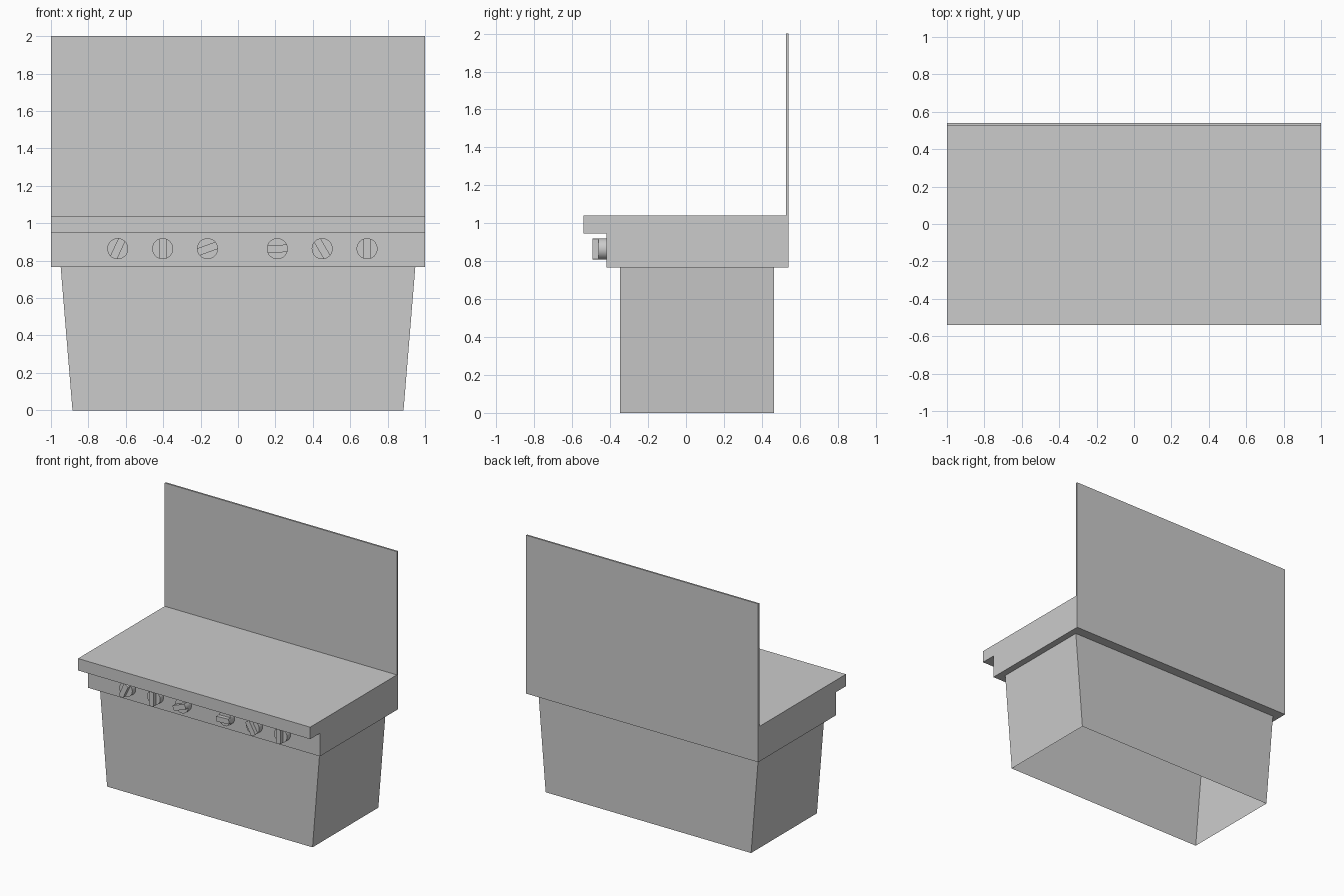
import bpy, bmesh, math
from mathutils import Matrix

if "Cube" in bpy.data.objects:
    bpy.data.objects.remove(bpy.data.objects["Cube"])


def make_object(name, bm):
    bmesh.ops.recalc_face_normals(bm, faces=bm.faces)
    mesh = bpy.data.meshes.new(name)
    bm.to_mesh(mesh)
    bm.free()
    obj = bpy.data.objects.new(name, mesh)
    bpy.context.collection.objects.link(obj)
    return obj


def add_prism(bm, outline, offset):
    """Closed prism: a 3D outline extruded along offset; returns its vertices."""
    start = [bm.verts.new(p) for p in outline]
    face = bm.faces.new(start)
    out = bmesh.ops.extrude_face_region(bm, geom=[face], use_keep_orig=True)
    end = [g for g in out["geom"] if isinstance(g, bmesh.types.BMVert)]
    bmesh.ops.translate(bm, verts=end, vec=offset)
    return start + end


# Counter with overhanging front lip and thin upright back panel, one side profile
profile = [(-0.42, 0.767), (0.54, 0.767), (0.54, 2.0), (0.526, 2.0),
           (0.526, 1.04), (-0.54, 1.04), (-0.54, 0.947), (-0.42, 0.947)]
bm = bmesh.new()
add_prism(bm, [(-1, y, z) for y, z in profile], (2, 0, 0))
make_object("counter_and_back_panel", bm)

# Tapered base skirt, open underneath
bm = bmesh.new()
front = [(-0.885, 0), (0.885, 0), (0.948, 0.767), (-0.948, 0.767)]
add_prism(bm, [(x, -0.347, z) for x, z in front], (0, 0.81, 0))
bm.normal_update()
open_ends = [f for f in bm.faces if abs(f.normal.z) > 0.9]
bmesh.ops.delete(bm, geom=open_ends, context="FACES_ONLY")
make_object("base", bm)


# Control knob: round disc with a round-ended grip bar across its face
def add_knob(name, x, angle):
    radius, half_width = 0.056, 0.02
    bm = bmesh.new()
    disc = [(radius * math.cos(i * math.tau / 32), 0,
             radius * math.sin(i * math.tau / 32)) for i in range(32)]
    add_prism(bm, disc, (0, -0.042, 0))
    tip = math.asin(half_width / radius)
    grip = []
    for side in (0, math.pi):
        for i in range(5):
            a = side - tip + i * tip / 2
            grip.append((radius * math.cos(a), -0.042, radius * math.sin(a)))
    add_prism(bm, grip, (0, -0.03, 0))
    # Negative turn about y reads as anticlockwise from the front
    bmesh.ops.rotate(bm, verts=bm.verts, cent=(0, 0, 0),
                     matrix=Matrix.Rotation(-math.radians(angle), 3, "Y"))
    knob = make_object(name, bm)
    knob.location = (x, -0.42, 0.864)
    bpy.ops.object.select_all(action="DESELECT")
    knob.select_set(True)
    bpy.context.view_layer.objects.active = knob
    bpy.ops.object.shade_smooth_by_angle(angle=math.radians(30))


# Two groups of three knobs, each turned differently
angles = [65, 90, 20, 2, 120, 90]
for i, angle in enumerate(angles):
    start = -0.643 if i < 3 else 0.21
    add_knob(f"knob_{i + 1}", start + 0.24 * (i % 3), angle)
